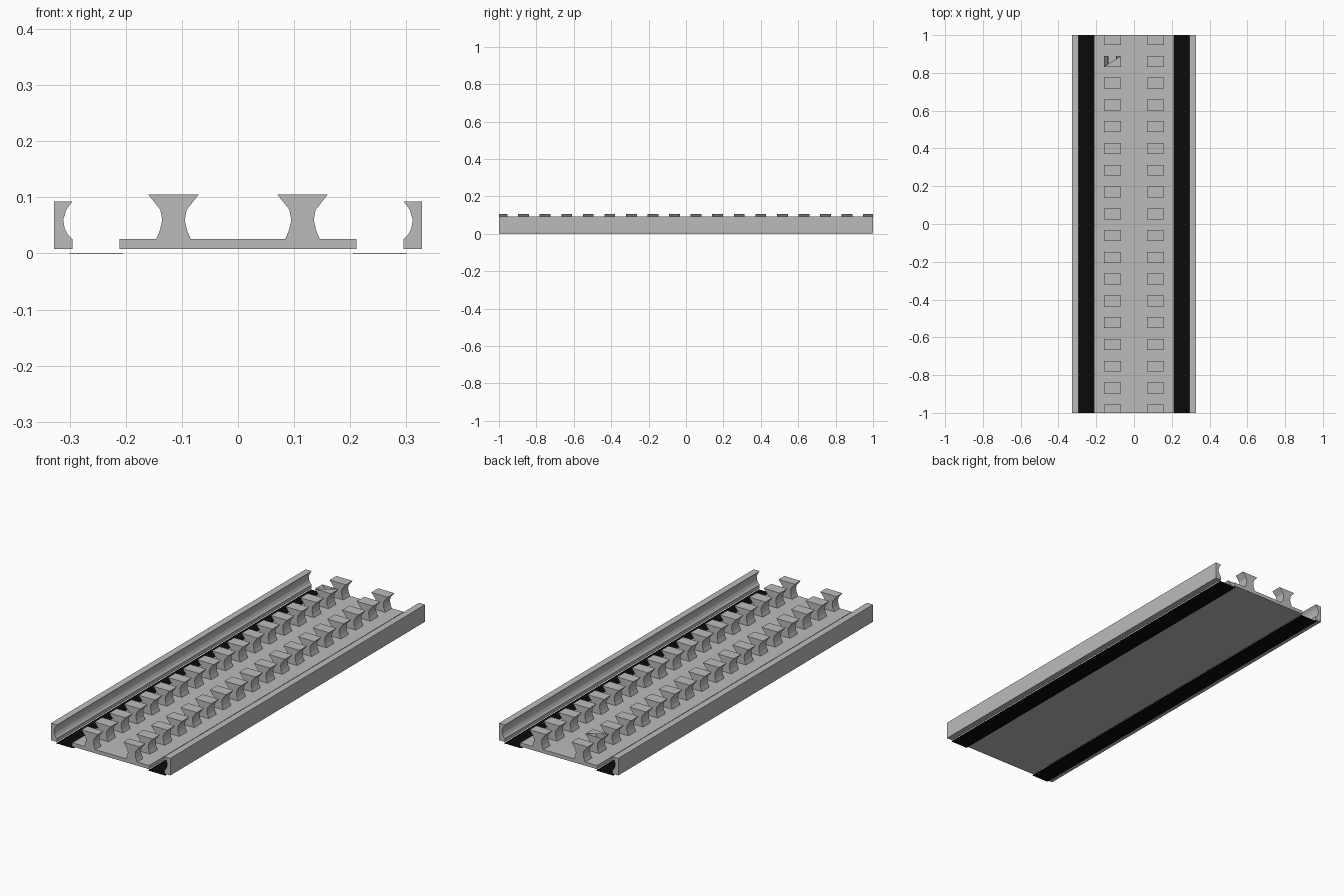
import bpy, bmesh

if "Cube" in bpy.data.objects:
    bpy.data.objects.remove(bpy.data.objects["Cube"])


def material(name, rgb):
    m = bpy.data.materials.new(name)
    m.diffuse_color = (*rgb, 1)
    m.use_nodes = True
    m.node_tree.nodes["Principled BSDF"].inputs["Base Color"].default_value = m.diffuse_color
    return m


GREY = material("concrete grey", (0.5, 0.5, 0.5))
BLACK = material("gap black", (0.003, 0.003, 0.003))


def make_object(name, bm, mat):
    me = bpy.data.meshes.new(name)
    bm.to_mesh(me)
    bm.free()
    me.materials.append(mat)
    ob = bpy.data.objects.new(name, me)
    bpy.context.collection.objects.link(ob)
    return ob


def extrude(bm, profile, y0, y1):
    """Sweep a closed x-z profile along y; returns the new faces."""
    a = [bm.verts.new((x, y0, z)) for x, z in profile]
    b = [bm.verts.new((x, y1, z)) for x, z in profile]
    faces = [bm.faces.new(a), bm.faces.new(b[::-1])]
    n = len(a)
    for i in range(n):
        j = (i + 1) % n
        faces.append(bm.faces.new((a[j], a[i], b[i], b[j])))
    bmesh.ops.recalc_face_normals(bm, faces=faces)
    return faces


# central floor plate
bm = bmesh.new()
extrude(bm, [(-0.211, 0.008), (0.211, 0.008), (0.211, 0.026), (-0.211, 0.026)], -1, 1)
make_object("floor_plate", bm, GREY)

# side rails with a hollow inner face, and the black strips beside the plate
rail = [(0.328, 0.008), (0.328, 0.093), (0.295, 0.093), (0.306, 0.078), (0.3115, 0.06),
        (0.309, 0.045), (0.303, 0.033), (0.295, 0.025), (0.295, 0.008)]
for side, s in (("left", -1), ("right", 1)):
    bm = bmesh.new()
    extrude(bm, [(s * x, z) for x, z in rail], -1, 1)
    make_object(side + "_rail", bm, GREY)

    bm = bmesh.new()
    extrude(bm, [(s * x, z) for x, z in
                 ((0.205, 0), (0.3, 0), (0.3, 0.001), (0.205, 0.001))], -1, 1)
    make_object(side + "_black_strip", bm, BLACK)

# two rows of waisted posts, clipped at the ends of the track
half = [(0.0315, 0.024), (0.024, 0.042), (0.02, 0.06), (0.0235, 0.078), (0.045, 0.105)]
for side, s in (("left", -1), ("right", 1)):
    bm = bmesh.new()
    profile = [(s * 0.115 + x, z) for x, z in half]
    profile += [(s * 0.115 - x, z) for x, z in half[::-1]]
    for i in range(-1, 17):
        y = 0.861 - 0.1153 * i
        faces = extrude(bm, profile, max(y - 0.029, -1), min(y + 0.029, 1))
        # one left post has half of its top broken open
        if s < 0 and i == 0:
            top = [f for f in faces if f.calc_center_median().z > 0.104]
            c = sorted(top[0].verts, key=lambda v: (v.co.x, v.co.y))
            bmesh.ops.delete(bm, geom=top, context='FACES_ONLY')
            f = bm.faces.new((c[0], c[2], c[3]))
            if f.normal.z < 0:
                f.normal_flip()
    make_object(side + "_posts", bm, GREY)
